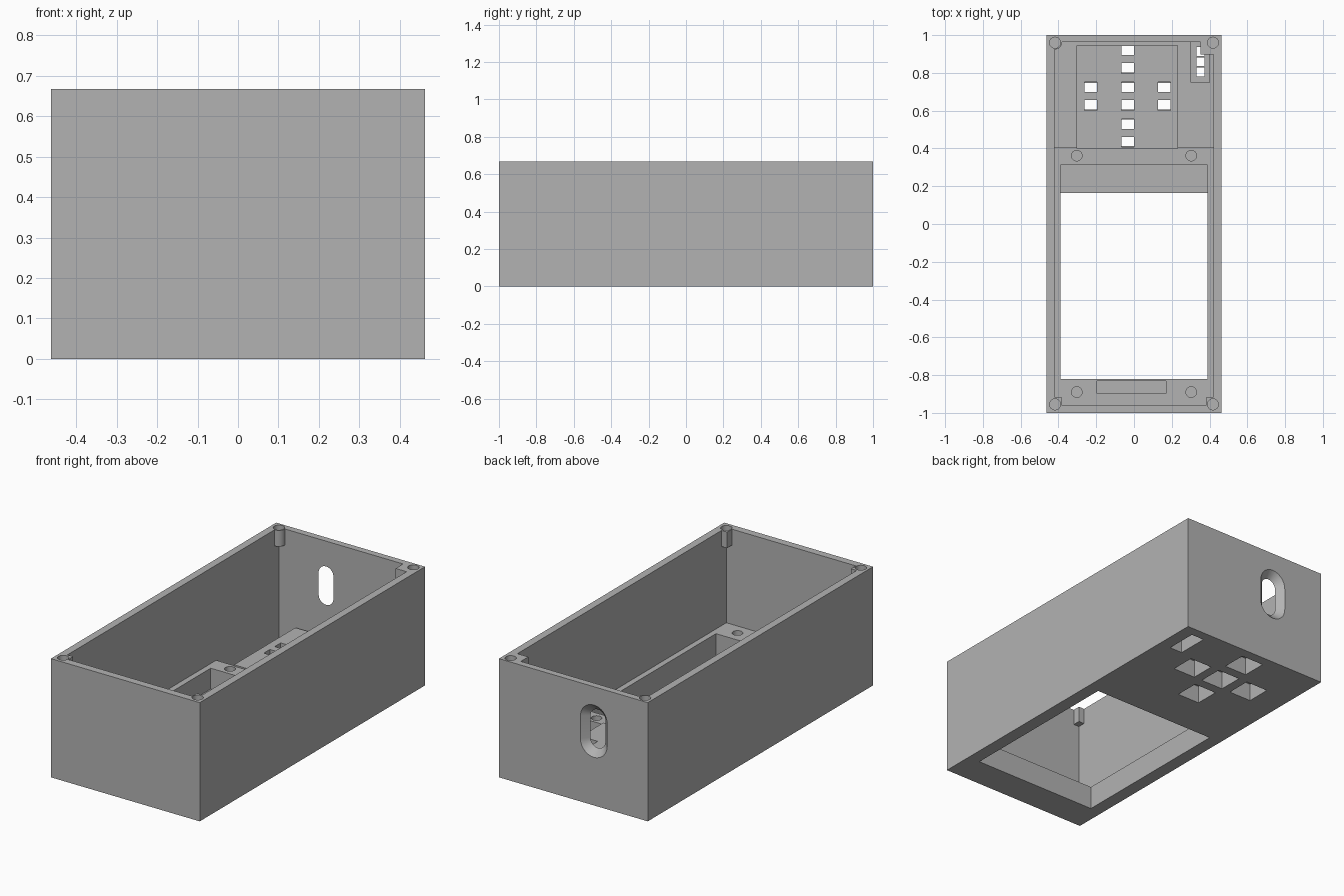
import bpy, bmesh, math
from mathutils import Matrix, Vector

old = bpy.data.objects.get("Cube")
if old:
    bpy.data.objects.remove(old, do_unlink=True)

W, L, H = 0.4625, 1.0, 0.667      # half width, half length, height
IX, IF, IB = 0.42, -0.958, 0.963  # inner faces of the walls
SHELF, LOW, PANEL = 0.132, 0.035, 0.14

grey = bpy.data.materials.new("grey_plastic")
grey.use_nodes = True
grey.diffuse_color = (0.45, 0.45, 0.45, 1)
grey.node_tree.nodes["Principled BSDF"].inputs["Base Color"].default_value = grey.diffuse_color


def make(name, bm):
    bmesh.ops.recalc_face_normals(bm, faces=bm.faces)
    mesh = bpy.data.meshes.new(name)
    bm.to_mesh(mesh)
    bm.free()
    mesh.materials.append(grey)
    ob = bpy.data.objects.new(name, mesh)
    bpy.context.collection.objects.link(ob)
    return ob


def box(x, y, z, name="box_tool"):
    bm = bmesh.new()
    bmesh.ops.create_cube(bm, size=1)
    for v in bm.verts:
        v.co = Vector([(r[0] + r[1]) / 2 + c * (r[1] - r[0]) for c, r in zip(v.co, (x, y, z))])
    return make(name, bm)


def cylinder(x, y, z, r):
    bm = bmesh.new()
    bmesh.ops.create_cone(bm, cap_ends=True, segments=32, radius1=r, radius2=r, depth=z[1] - z[0],
                          matrix=Matrix.Translation((x, y, sum(z) / 2)))
    return make("cylinder_tool", bm)


def capsule_ring(bm, y, half_w, half_h, cx=-0.127, cz=0.417):
    """Upright capsule outline in the plane of the back wall."""
    ring = []
    for i in range(34):
        upper = i < 17
        a = math.pi * (i if upper else i - 1) / 16
        shift = (half_h - half_w) * (1 if upper else -1)
        ring.append(bm.verts.new((cx + half_w * math.cos(a), y, cz + shift + half_w * math.sin(a))))
    return ring


def capsule(rings):
    bm = bmesh.new()
    loops = [capsule_ring(bm, *r) for r in rings]
    for a, b in zip(loops, loops[1:]):
        for i in range(len(a)):
            j = (i + 1) % len(a)
            bm.faces.new((a[i], a[j], b[j], b[i]))
    bm.faces.new(loops[0])
    bm.faces.new(loops[-1])
    return make("slot_tool", bm)


body = box((-W, W), (-L, L), (0, H), "enclosure")


def combine(tool, operation):
    mod = body.modifiers.new("shape", 'BOOLEAN')
    mod.operation, mod.solver, mod.object = operation, 'EXACT', tool
    bpy.context.view_layer.update()
    graph = bpy.context.evaluated_depsgraph_get()
    mesh = bpy.data.meshes.new_from_object(body.evaluated_get(graph))
    body.modifiers.clear()
    body.data = mesh
    bpy.data.objects.remove(tool, do_unlink=True)


def cut(tool):
    combine(tool, 'DIFFERENCE')


def add(tool):
    combine(tool, 'UNION')


# Cavity: high front shelf and low back floor
cut(box((-IX, IX), (IF, 0.6), (SHELF, 1)))
cut(box((-IX, IX), (0.406, IB), (LOW, 1)))

# Button panel and switch platform standing on the low floor
add(box((-0.305, 0.232), (0.4, 0.945), (0.02, PANEL)))
add(box((0.298, 0.402), (0.75, 0.975), (0.02, PANEL)))

# Corner screw posts under the rim
for x, y in (((-0.44, -0.385), (-0.98, -0.915)), ((0.385, 0.44), (-0.98, -0.915)),
             ((0.352, 0.44), (0.897, 0.98))):
    add(box(x, y, (H - 0.09, H)))
add(cylinder(-0.418, 0.96, (H - 0.09, H), 0.036))

# Screw holes in the rim corners and in the shelf
for x in (-0.418, 0.418):
    for y in (-0.955, 0.96):
        cut(cylinder(x, y, (H - 0.08, 0.8), 0.029))
for x in (-0.303, 0.303):
    for y in (-0.89, 0.362):
        cut(cylinder(x, y, (0.04, 0.3), 0.028))

# Display window, thin ledge behind it and connector pocket in front
cut(box((-0.388, 0.388), (-0.82, 0.165), (-0.1, 0.3)))
cut(box((-0.388, 0.388), (0.0, 0.312), (0.015, 0.3)))
cut(box((-0.195, 0.17), (-0.897, -0.832), (0.06, 0.3)))

# Button pits from below, each with two pin openings
for x, y in ((-0.033, 0.873), (-0.033, 0.677), (-0.033, 0.482), (-0.228, 0.677), (0.16, 0.677)):
    cut(box((x - 0.07, x + 0.07), (y - 0.07, y + 0.07), (-0.1, 0.1)))
    for s in (-0.048, 0.048):
        cut(box((x - 0.033, x + 0.033), (y + s - 0.027, y + s + 0.027), (0.09, 0.2)))

# Switch pit with three pin openings
cut(box((0.31, 0.39), (0.765, 0.945), (-0.1, 0.1)))
for y in (0.805, 0.859, 0.913):
    cut(box((0.33, 0.373), (y - 0.023, y + 0.023), (0.09, 0.2)))

# Countersunk cable slot in the back wall
cut(capsule([(0.94, 0.046, 0.108), (IB, 0.046, 0.108), (L, 0.083, 0.147), (1.02, 0.083, 0.147)]))

# Smooth the round holes, keep the edges sharp
body.data.materials.clear()
body.data.materials.append(grey)
bpy.ops.object.select_all(action='DESELECT')
body.select_set(True)
bpy.context.view_layer.objects.active = body
bpy.ops.object.shade_smooth_by_angle(angle=math.radians(30))
